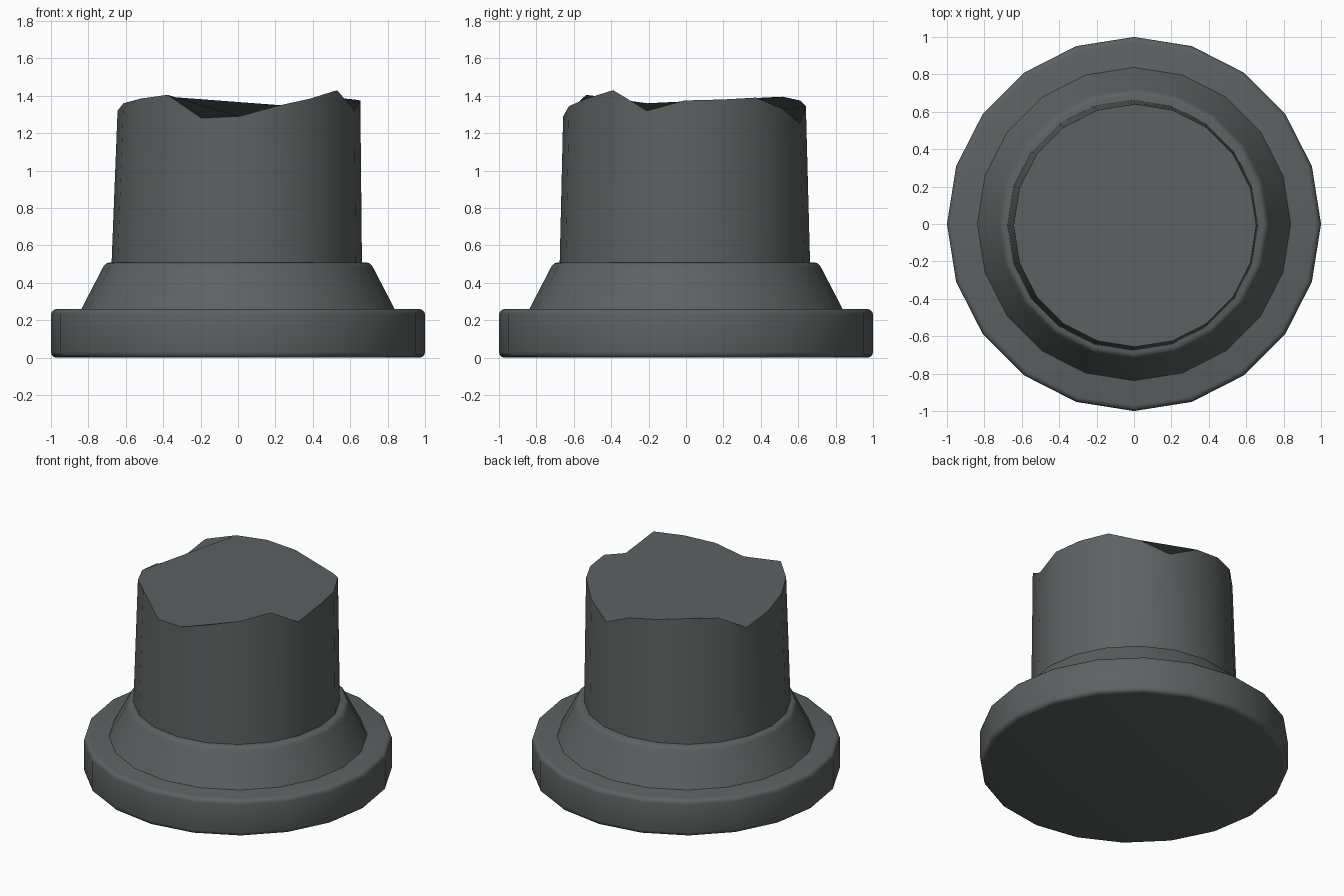
import bpy, math
from math import cos, sin, pi

if "Cube" in bpy.data.objects:
    bpy.data.objects.remove(bpy.data.objects["Cube"])

SIDES = 20

stone = bpy.data.materials.new("dark_grey_stone")
stone.diffuse_color = (0.11, 0.12, 0.12, 1)
stone.use_nodes = True
stone.node_tree.nodes["Principled BSDF"].inputs["Base Color"].default_value = stone.diffuse_color


def loft(name, rings):
    """Skin a stack of rings (lists of points) and cap both ends."""
    verts = [p for ring in rings for p in ring]
    faces = [tuple(reversed(range(SIDES)))]
    for r in range(len(rings) - 1):
        a, b = r * SIDES, (r + 1) * SIDES
        for i in range(SIDES):
            j = (i + 1) % SIDES
            faces.append((a + i, a + j, b + j, b + i))
    last = (len(rings) - 1) * SIDES
    faces.append(tuple(range(last, last + SIDES)))
    mesh = bpy.data.meshes.new(name)
    mesh.from_pydata(verts, [], faces)
    mesh.materials.append(stone)
    obj = bpy.data.objects.new(name, mesh)
    bpy.context.collection.objects.link(obj)
    bpy.ops.object.select_all(action='DESELECT')
    obj.select_set(True)
    bpy.context.view_layer.objects.active = obj
    bpy.ops.object.shade_smooth_by_angle(angle=math.radians(40))
    return obj


def ring(radius, heights, cx=0.0, cy=0.0):
    """Ring of points; heights is one value or one per side."""
    if not isinstance(heights, list):
        heights = [heights] * SIDES
    return [(cx + radius * cos(2 * pi * i / SIDES),
             cy + radius * sin(2 * pi * i / SIDES), h)
            for i, h in enumerate(heights)]


# Round plinth with softened rims
R, H, B = 1.0, 0.26, 0.03
profile = [(R - B + B * sin(t), B - B * cos(t)) for t in (0, pi / 6, pi / 3, pi / 2)]
profile += [(r, H - z) for r, z in reversed(profile)]
loft("plinth", [ring(r, z) for r, z in profile])

# Sloping collar with a rounded top edge
collar = [(0.84, 0.255), (0.725, 0.477), (0.716, 0.493), (0.706, 0.503), (0.69, 0.508)]
loft("collar", [ring(r, z) for r, z in collar])

# Slightly leaning shaft that ends in a jagged broken rim
broken_rim = [1.375, 1.38, 1.39, 1.33, 1.25, 1.345, 1.375, 1.395, 1.385, 1.27,
              1.32, 1.36, 1.385, 1.405, 1.28, 1.29, 1.345, 1.385, 1.43, 1.32]
loft("broken_shaft", [ring(0.67, 0.48, -0.007, -0.006),
                      ring(0.649, broken_rim, 0.005, -0.008)])
